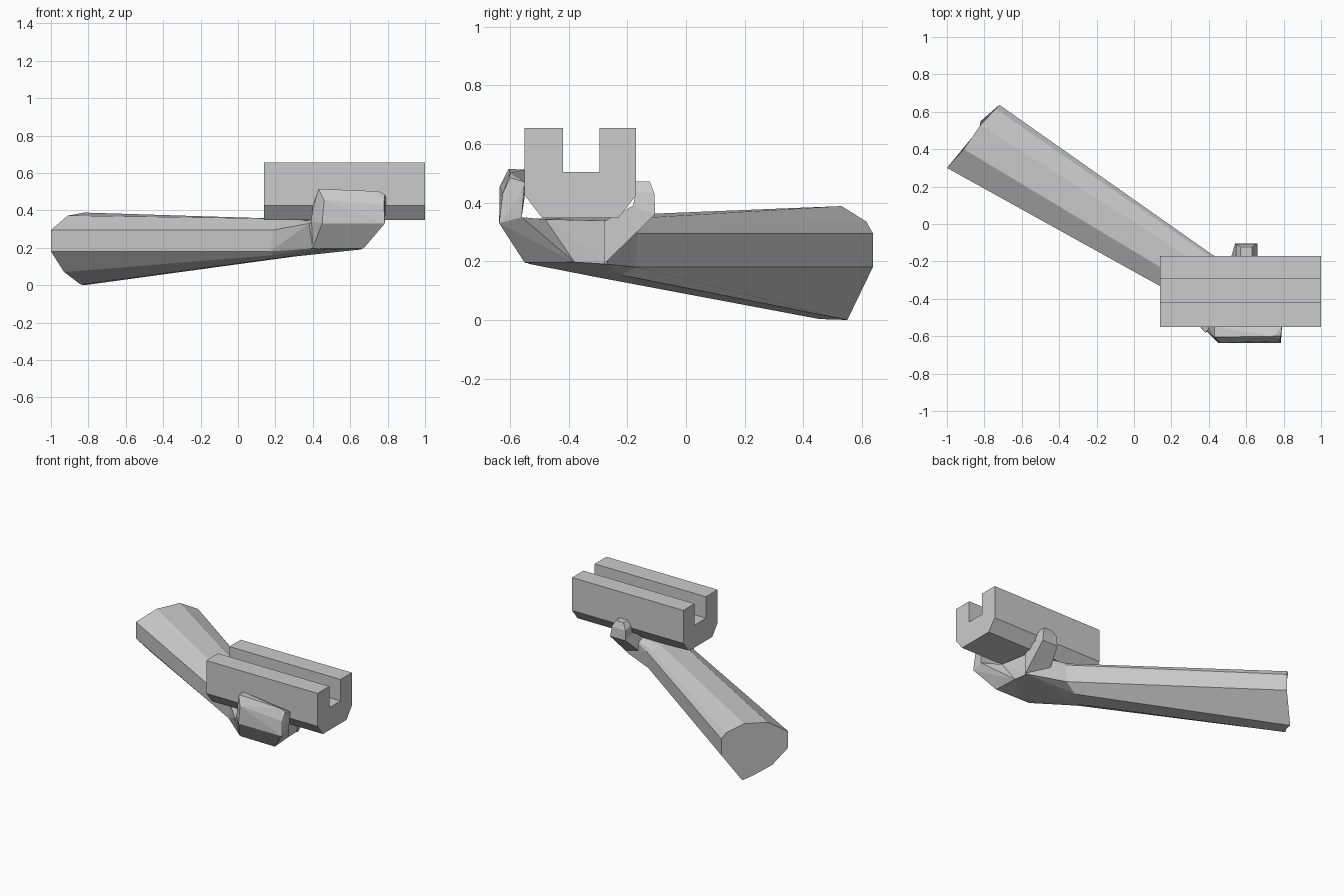
import bpy, bmesh

if "Cube" in bpy.data.objects:
    bpy.data.objects.remove(bpy.data.objects["Cube"])


def finish(name, bm):
    bmesh.ops.recalc_face_normals(bm, faces=bm.faces)
    mesh = bpy.data.meshes.new(name)
    bm.to_mesh(mesh)
    bm.free()
    obj = bpy.data.objects.new(name, mesh)
    bpy.context.collection.objects.link(obj)
    return obj


def loft(name, rings):
    """Skin rings with equal point counts and cap both ends."""
    bm = bmesh.new()
    loops = [[bm.verts.new(p) for p in ring] for ring in rings]
    n = len(loops[0])
    for a, b in zip(loops, loops[1:]):
        for i in range(n):
            j = (i + 1) % n
            bm.faces.new((a[i], a[j], b[j], b[i]))
    bm.faces.new(loops[0])
    bm.faces.new(loops[-1])
    return finish(name, bm)


def hull(name, points):
    """Faceted solid wrapped around a few corner points."""
    bm = bmesh.new()
    for p in points:
        bm.verts.new(p)
    res = bmesh.ops.convex_hull(bm, input=bm.verts)
    loose = [g for g in set(res["geom_interior"] + res["geom_unused"])
             if isinstance(g, bmesh.types.BMVert)]
    bmesh.ops.delete(bm, geom=loose, context='VERTS')
    bmesh.ops.dissolve_limit(bm, angle_limit=0.03, verts=bm.verts, edges=bm.edges)
    return finish(name, bm)


# Slotted block: U profile with chamfered lower corners, extruded along x
profile = [(-.55, .655), (-.55, .425), (-.49, .348), (-.23, .348), (-.17, .425),
           (-.17, .655), (-.295, .655), (-.295, .505), (-.42, .505), (-.42, .655)]
loft("slotted_block", [[(x, y, z) for y, z in profile] for x in (.14, 1.0)])

# Forearm: wide faceted end tapering to the wrist
elbow = [(-1, .30, .295), (-1, .30, .18), (-.93, .375, .07), (-.84, .455, .003),
         (-.82, .55, 0), (-.72, .637, .18), (-.72, .637, .295),
         (-.74, .615, .335), (-.82, .53, .388), (-.91, .40, .372)]
wrist = [(.19, -.36, .295), (.17, -.345, .18), (.185, -.33, .16), (.22, -.30, .145),
         (.30, -.22, .153), (.41, -.17, .18), (.42, -.165, .295),
         (.40, -.17, .315), (.33, -.20, .345), (.24, -.29, .355)]
loft("forearm", [elbow, wrist])

# Palm: from the wrist out under the block
palm_end = [(.40, -.55, .197), (.48, -.53, .19), (.66, -.38, .197), (.65, -.27, .19),
            (.65, -.27, .338), (.68, -.48, .343), (.40, -.56, .343), (.38, -.58, .33)]
hull("palm", wrist + palm_end)

# Fingers: lower segment slopes out of the palm, upper segment wraps the block
knuckles = [(.45, -.637, .33), (.785, -.637, .33), (.39, -.575, .34), (.785, -.56, .35)]
hull("finger_base", knuckles + [(.40, -.55, .197), (.67, -.55, .195), (.48, -.52, .19),
                                (.66, -.38, .197), (.68, -.48, .343), (.40, -.48, .343)])
hull("finger_tips", knuckles + [(.46, -.635, .455), (.78, -.625, .43), (.43, -.605, .515),
                                (.75, -.60, .502), (.785, -.60, .485), (.79, -.57, .42),
                                (.79, -.55, .47), (.43, -.55, .512), (.40, -.55, .42)])

# Thumb: bent post on the far side of the block
thumb = [(-.28, .19, -.28, .335, .49, .66), (-.105, .36, -.18, .39, .54, .66),
         (-.108, .43, -.17, .44, .545, .65), (-.123, .472, -.17, .472, .57, .63)]
loft("thumb", [[(x0, yo, zo), (x1, yo, zo), (x1, yi, zi), (x0, yi, zi)]
               for yo, zo, yi, zi, x0, x1 in thumb])
